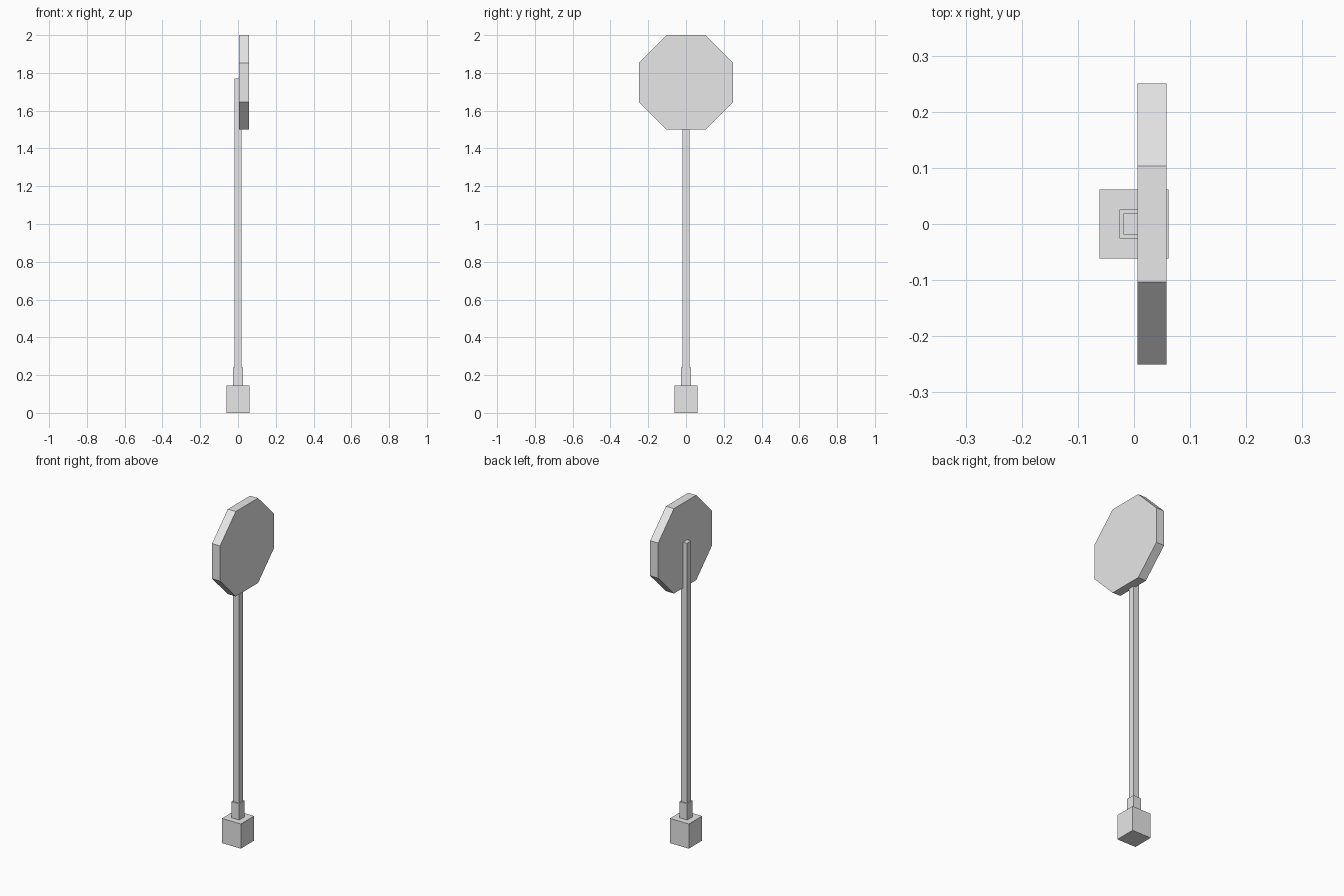
import bpy
import math
from mathutils import Matrix

if "Cube" in bpy.data.objects:
    bpy.data.objects.remove(bpy.data.objects["Cube"])

grey = bpy.data.materials.new("light_grey")
grey.diffuse_color = (0.8, 0.8, 0.8, 1.0)
grey.use_nodes = True
grey.node_tree.nodes["Principled BSDF"].inputs["Base Color"].default_value = grey.diffuse_color


def box(name, half, z0, z1):
    """Square upright block centred on the z axis."""
    bpy.ops.mesh.primitive_cube_add(size=1)
    ob = bpy.context.object
    ob.name = name
    ob.data.transform(Matrix.Translation((0, 0, (z0 + z1) / 2))
                      @ Matrix.Diagonal((2 * half, 2 * half, z1 - z0, 1)))
    ob.data.materials.append(grey)
    return ob


# Footing, collar and post
box("base_block", 0.0615, 0.0, 0.145)
box("post_collar", 0.0255, 0.145, 0.24)
box("post", 0.019, 0.24, 1.77)

# Octagonal panel, facing +x, with flat edges at top and bottom
X0, X1, HALF = 0.006, 0.058, 0.25
bpy.ops.mesh.primitive_cylinder_add(
    vertices=8, radius=HALF / math.cos(math.pi / 8), depth=X1 - X0)
panel = bpy.context.object
panel.name = "sign_panel"
panel.data.transform(Matrix.Translation(((X0 + X1) / 2, 0, 2.0 - HALF))
                     @ Matrix.Rotation(math.pi / 2, 4, 'Y')
                     @ Matrix.Rotation(math.pi / 8, 4, 'Z'))
panel.data.materials.append(grey)
